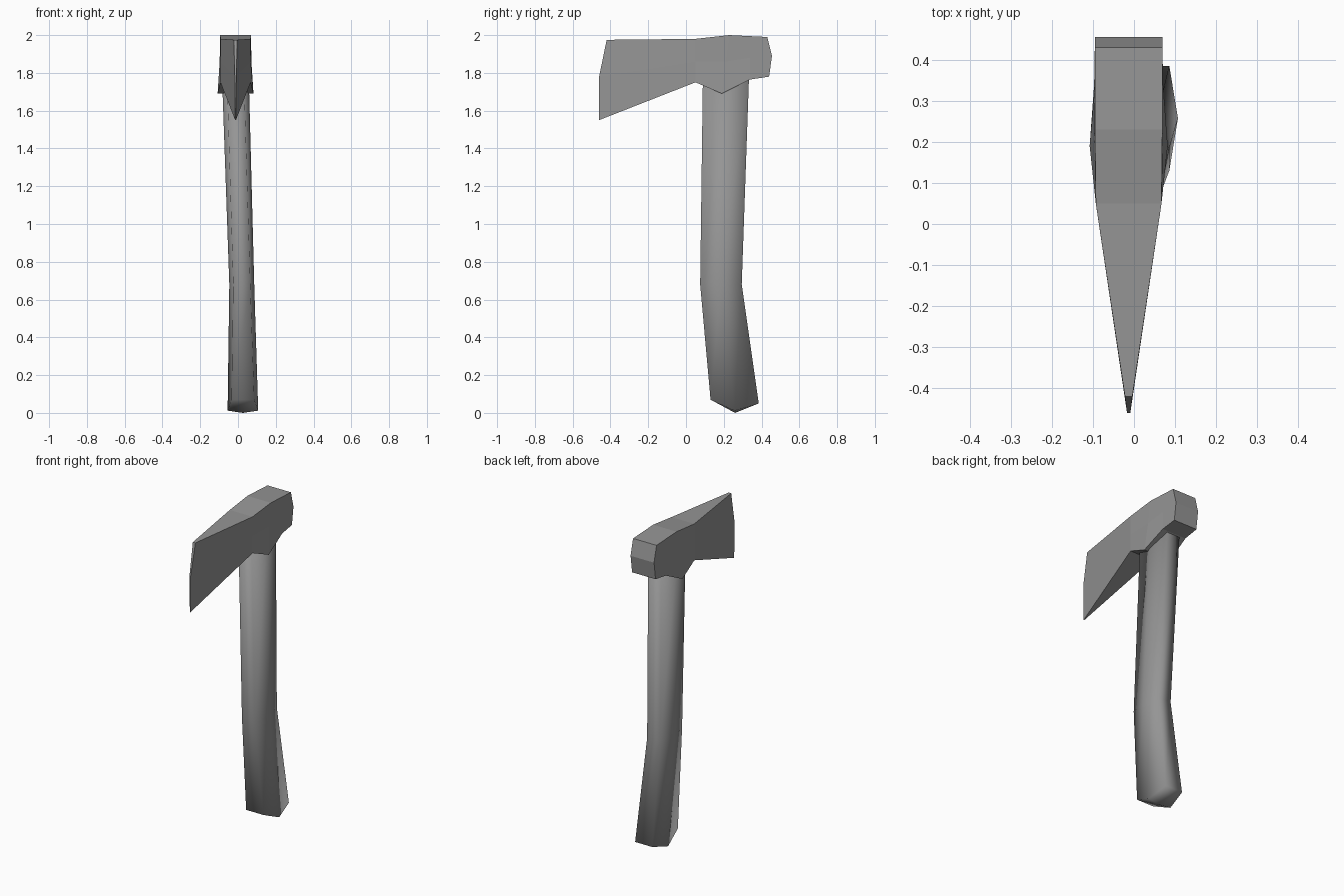
import bpy, bmesh
from mathutils import Vector

cube = bpy.data.objects.get("Cube")
if cube:
    bpy.data.objects.remove(cube, do_unlink=True)

grey = bpy.data.materials.new("plain_grey")
grey.use_nodes = True
colour = (0.3, 0.3, 0.3, 1)
grey.diffuse_color = colour
bsdf = next(n for n in grey.node_tree.nodes if n.type == "BSDF_PRINCIPLED")
bsdf.inputs["Base Color"].default_value = colour


def finish(bm, name, smooth):
    """Turn a bmesh into a named object."""
    bmesh.ops.recalc_face_normals(bm, faces=bm.faces)
    for face in bm.faces:
        face.smooth = smooth
    mesh = bpy.data.meshes.new(name)
    bm.to_mesh(mesh)
    bm.free()
    mesh.materials.append(grey)
    obj = bpy.data.objects.new(name, mesh)
    bpy.context.collection.objects.link(obj)
    return obj


def bridge(bm, a, b):
    """Join two closed rings of vertices with quads."""
    for i in range(len(a)):
        j = (i + 1) % len(a)
        bm.faces.new((a[i], a[j], b[j], b[i]))


# Axe head: stations from cutting edge to poll, each with (y, z, half width)
# at the top, middle and bottom of the head
stations = [
    [(-0.42, 1.975, 0.009), (-0.46, 1.78, 0.004), (-0.46, 1.55, 0.002)],
    [(0.05, 1.98, 0.08), (0.05, 1.86, 0.08), (0.05, 1.75, 0.08)],
    [(0.23, 2.00, 0.082), (0.21, 1.86, 0.084), (0.19, 1.69, 0.095)],
    [(0.33, 1.995, 0.082), (0.34, 1.88, 0.082), (0.34, 1.765, 0.084)],
    [(0.43, 1.99, 0.082), (0.455, 1.89, 0.082), (0.44, 1.78, 0.082)],
]
HEAD_X = -0.013
bm = bmesh.new()
rings = []
for rows in stations:
    left = [bm.verts.new((HEAD_X + w, y, z)) for y, z, w in rows]
    right = [bm.verts.new((HEAD_X - w, y, z)) for y, z, w in rows]
    rings.append(left + right[::-1])
for a, b in zip(rings, rings[1:]):
    bridge(bm, a, b)
for ring in (rings[0], rings[-1]):
    for i in range(2):
        bm.faces.new((ring[i], ring[i + 1], ring[4 - i], ring[5 - i]))
finish(bm, "axe_head", False)

# Handle: six-sided rings as (centre x, half width, corner half width,
# front y, back y, front z, side z, back z)
sections = [
    (0.026, 0.081, 0.06, 0.13, 0.385, 0.07, 0.012, 0.05),
    (0.020, 0.066, 0.045, 0.075, 0.295, 0.68, 0.68, 0.68),
    (-0.015, 0.071, 0.045, 0.09, 0.335, 1.82, 1.82, 1.82),
]
bm = bmesh.new()
rings = []
for x, w, c, front, back, zf, zs, zb in sections:
    mid = (front + back) / 2
    points = [(x - c, front, zf), (x + c, front, zf), (x + w, mid, zs),
              (x + c, back, zb), (x - c, back, zb), (x - w, mid, zs)]
    rings.append([bm.verts.new(p) for p in points])
for a, b in zip(rings, rings[1:]):
    bridge(bm, a, b)
bm.faces.new(rings[-1])
butt = bm.verts.new((0.026, 0.26, 0))
for i in range(6):
    bm.faces.new((rings[0][i], rings[0][(i + 1) % 6], butt))
finish(bm, "handle", True)
